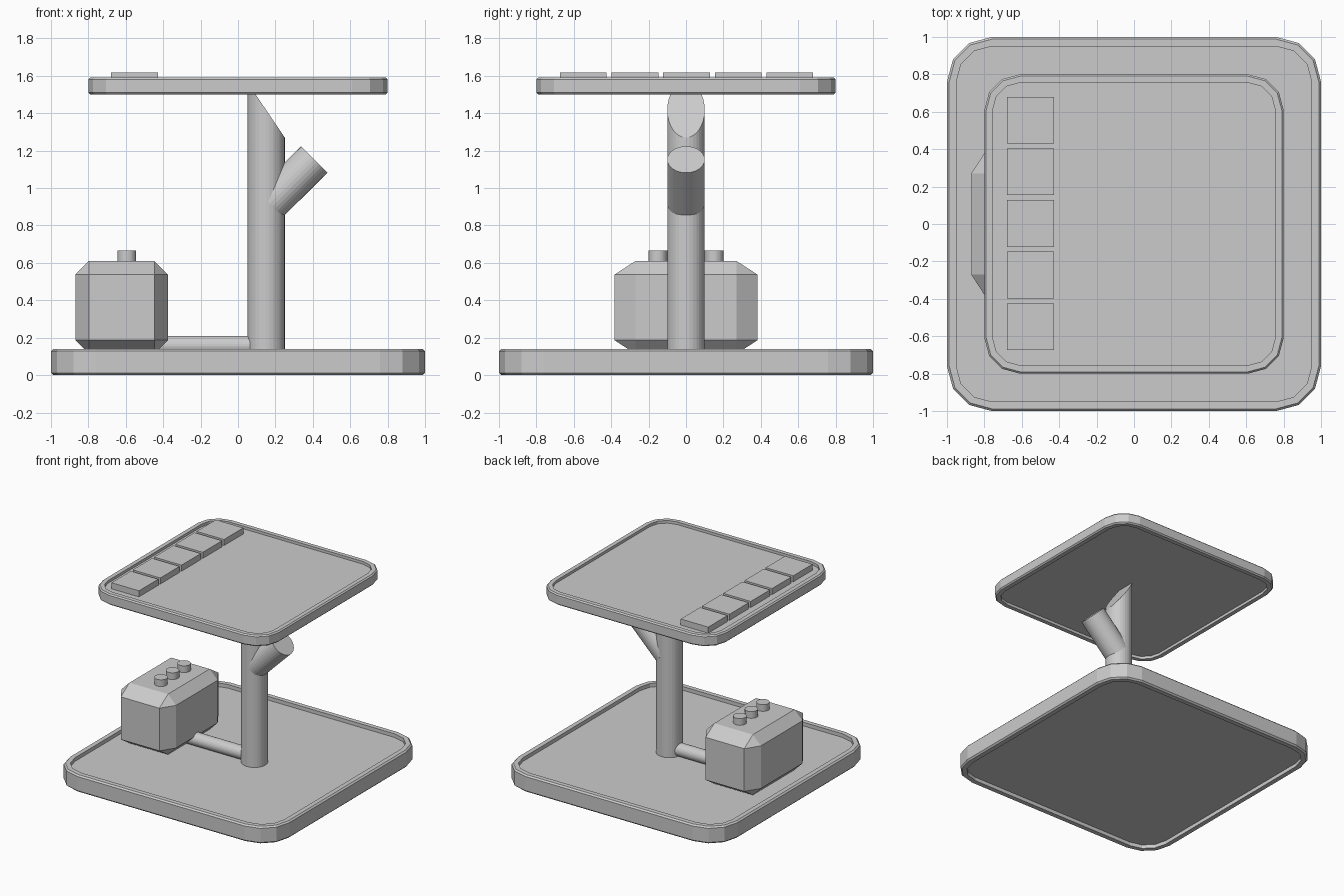
import bpy, bmesh, math
from mathutils import Vector

if "Cube" in bpy.data.objects:
    bpy.data.objects.remove(bpy.data.objects["Cube"])


def finish(name, bm):
    bmesh.ops.recalc_face_normals(bm, faces=bm.faces[:])
    mesh = bpy.data.meshes.new(name)
    bm.to_mesh(mesh)
    bm.free()
    obj = bpy.data.objects.new(name, mesh)
    bpy.context.collection.objects.link(obj)
    return obj


def tray(name, half, radius, z0, z1, rim, recess, bevel):
    """Rounded square slab with a raised rim above and below."""
    profile = [(rim, z0 + recess), (rim, z0), (bevel, z0), (0, z0 + bevel),
               (0, z1 - bevel), (bevel, z1), (rim, z1), (rim, z1 - recess)]
    bm = bmesh.new()
    rings = []
    for inset, z in profile:
        r, c = radius - inset, half - radius
        ring = []
        for q, (sx, sy) in enumerate([(1, 1), (-1, 1), (-1, -1), (1, -1)]):
            for k in range(4):
                a = math.radians(90 * q + 30 * k)
                ring.append(bm.verts.new((sx * c + r * math.cos(a),
                                          sy * c + r * math.sin(a), z)))
        rings.append(ring)
    for a, b in zip(rings, rings[1:]):
        for i in range(len(a)):
            j = (i + 1) % len(a)
            bm.faces.new((a[i], a[j], b[j], b[i]))
    bm.faces.new(rings[0])
    bm.faces.new(rings[-1])
    return finish(name, bm)


def rod(name, start, end, radius, sides=32, cut=None):
    """Capped cylinder between two points, optionally sliced by a plane."""
    start, end = Vector(start), Vector(end)
    axis = end - start
    bm = bmesh.new()
    bmesh.ops.create_cone(bm, cap_ends=True, segments=sides, radius1=radius,
                          radius2=radius, depth=axis.length)
    mat = axis.to_track_quat('Z', 'Y').to_matrix()
    bmesh.ops.rotate(bm, verts=bm.verts[:], cent=(0, 0, 0), matrix=mat)
    bmesh.ops.translate(bm, verts=bm.verts[:], vec=(start + end) / 2)
    if cut:
        res = bmesh.ops.bisect_plane(bm, geom=bm.verts[:] + bm.edges[:] + bm.faces[:],
                                     plane_co=cut[0], plane_no=cut[1], clear_outer=True)
        edges = [e for e in res['geom_cut'] if isinstance(e, bmesh.types.BMEdge)]
        bmesh.ops.contextual_create(bm, geom=edges)
    return finish(name, bm)


def box(name, center, size, bevel=0.0):
    """Box; bevel is made on a unit cube so it stretches with the size."""
    bm = bmesh.new()
    bmesh.ops.create_cube(bm, size=1)
    if bevel:
        bmesh.ops.bevel(bm, geom=bm.edges[:], offset=bevel, segments=1,
                        profile=0.5, affect='EDGES')
    bmesh.ops.scale(bm, verts=bm.verts[:], vec=size)
    bmesh.ops.translate(bm, verts=bm.verts[:], vec=center)
    return finish(name, bm)


# Base and upper platform
tray("base", 1.0, 0.24, 0.0, 0.14, 0.05, 0.03, 0.012)
tray("platform", 0.8, 0.19, 1.5, 1.59, 0.045, 0.022, 0.01)

# Post with a slanted top, and its branch stub
rod("post", (0.15, 0, 0.1), (0.15, 0, 1.7), 0.1,
    cut=((0.15, 0, 1.418), (1.48, 0, 1)))
rod("branch", (0.17, 0, 0.917), (0.408, 0, 1.153), 0.1)

# Chamfered tank with three buttons, joined to the post by a pipe
box("tank", (-0.622, 0, 0.362), (0.496, 0.766, 0.496), 0.147)
for i in range(3):
    y = (i - 1) * 0.15
    rod(f"button_{i + 1}", (-0.595, y, 0.58), (-0.595, y, 0.665), 0.05)
rod("pipe", (-0.6, 0, 0.157), (0.1, 0, 0.157), 0.053)

# Row of tiles on the platform
for i in range(5):
    box(f"tile_{i + 1}", (-0.553, (i - 2) * 0.276 + 0.003, 1.59), (0.25, 0.25, 0.056))
